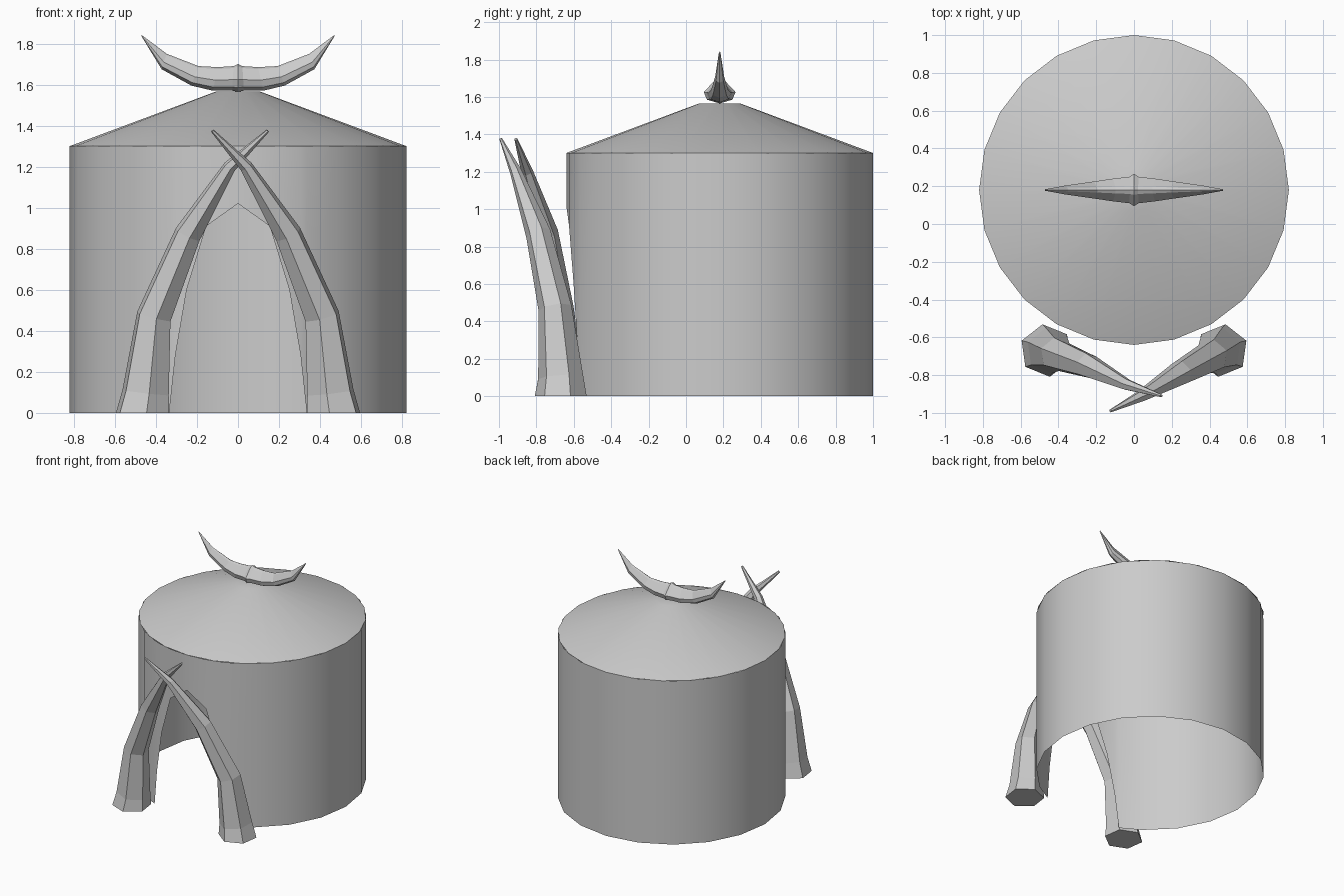
import bpy, bmesh
from math import sin, cos, asin, pi, radians
from mathutils import Vector

if "Cube" in bpy.data.objects:
    bpy.data.objects.remove(bpy.data.objects["Cube"])

CY, R, EAVE = 0.18, 0.82, 1.30      # hut centre in y, radius, wall height


def finish(name, bm, smooth=False):
    bmesh.ops.recalc_face_normals(bm, faces=bm.faces)
    me = bpy.data.meshes.new(name)
    bm.to_mesh(me)
    bm.free()
    ob = bpy.data.objects.new(name, me)
    bpy.context.collection.objects.link(ob)
    if smooth:
        bpy.ops.object.select_all(action='DESELECT')
        bpy.context.view_layer.objects.active = ob
        ob.select_set(True)
        bpy.ops.object.shade_smooth_by_angle(angle=radians(40))
    return ob


def loft(name, rings):
    """Skin closed rings of points and cap both ends."""
    bm = bmesh.new()
    vs = [[bm.verts.new(p) for p in ring] for ring in rings]
    for a, b in zip(vs, vs[1:]):
        n = len(a)
        for i in range(n):
            j = (i + 1) % n
            bm.faces.new((a[i], a[j], b[j], b[i]))
    bm.faces.new(vs[0])
    bm.faces.new(vs[-1])
    return finish(name, bm)


# Open-bottomed wall; the columns by the doorway start at the arch height
door = [(0, 1.02), (0.155, 0.91), (0.25, 0.60), (0.305, 0.28), (0.335, 0)]
half = [(asin(x / R), z) for x, z in door]
half += [(radians(a), 0) for a in range(36, 181, 18)]
columns = half + [(-a, z) for a, z in reversed(half[1:-1])]

bm = bmesh.new()
low, high, crown = [], [], []
for a, z in columns:
    d = Vector((sin(a), -cos(a), 0))
    c = Vector((0, CY, 0))
    low.append(bm.verts.new(c + d * R + Vector((0, 0, z))))
    high.append(bm.verts.new(c + d * R + Vector((0, 0, EAVE))))
n = len(columns)
for i in range(n):
    j = (i + 1) % n
    bm.faces.new((low[i], low[j], high[j], high[i]))
finish("wall", bm, True)

# Shallow conical roof with a small flat crown
bm = bmesh.new()
N = 24
eave, crown = [[bm.verts.new((r * sin(2 * pi * i / N), CY - r * cos(2 * pi * i / N), z))
                for i in range(N)] for r, z in ((R, EAVE), (0.11, 1.565))]
for i in range(N):
    j = (i + 1) % N
    bm.faces.new((eave[i], eave[j], crown[j], crown[i]))
bm.faces.new(crown)
finish("roof", bm, True)


# Crossed tusks framing the door: path points (x, y, z, radius)
def tusk(name, path, side):
    pts = [Vector((side * p[0], p[1], p[2])) for p in path]
    rings = []
    for i, p in enumerate(pts):
        t = pts[min(i + 1, len(pts) - 1)] - pts[max(i - 1, 0)]
        t = Vector((0, 0, 1)) if i == 0 else t.normalized()
        u = (Vector((1, 0, 0)) - t * t.x).normalized()
        v = t.cross(u)
        r = path[i][3]
        rings.append([p + r * (u * side * cos(a) + v * sin(a))
                      for a in (radians(22 + 60 * k) for k in range(6))])
    return loft(name, rings)


tusk("left_tusk", [(0.465, -0.67, 0, 0.14), (0.45, -0.67, 0.10, 0.122),
                   (0.41, -0.69, 0.47, 0.09), (0.245, -0.75, 0.87, 0.068),
                   (0.04, -0.85, 1.20, 0.032), (-0.145, -0.91, 1.375, 0.008)], -1)
tusk("right_tusk", [(0.465, -0.67, 0, 0.14), (0.45, -0.67, 0.10, 0.122),
                    (0.41, -0.70, 0.47, 0.09), (0.245, -0.79, 0.87, 0.068),
                    (0.04, -0.91, 1.20, 0.032), (-0.125, -0.99, 1.375, 0.008)], 1)

# Roof horns: stations (x, bottom, top, half depth), mirrored about the middle
st = [(0.025, 1.57, 1.69, 0.07), (0.11, 1.57, 1.685, 0.06), (0.21, 1.595, 1.69, 0.045),
      (0.36, 1.675, 1.75, 0.024), (0.47, 1.835, 1.842, 0.004)]
st = [(-s[0],) + s[1:] for s in reversed(st)] + [(0, 1.565, 1.70, 0.085)] + st
rings = []
for x, b, t, h in st:
    section = [(0, 0), (0.8, 0.15), (1, 0.45), (0.3, 0.92),
               (0, 1), (-0.3, 0.92), (-1, 0.45), (-0.8, 0.15)]
    # lean the cross-section outwards along the curve
    lean = 0.3 * x * (1 - abs(x) / 0.47)
    rings.append([(x - lean * (f - 0.5), CY + h * y, b + (t - b) * f) for y, f in section])
loft("roof_horns", rings)
